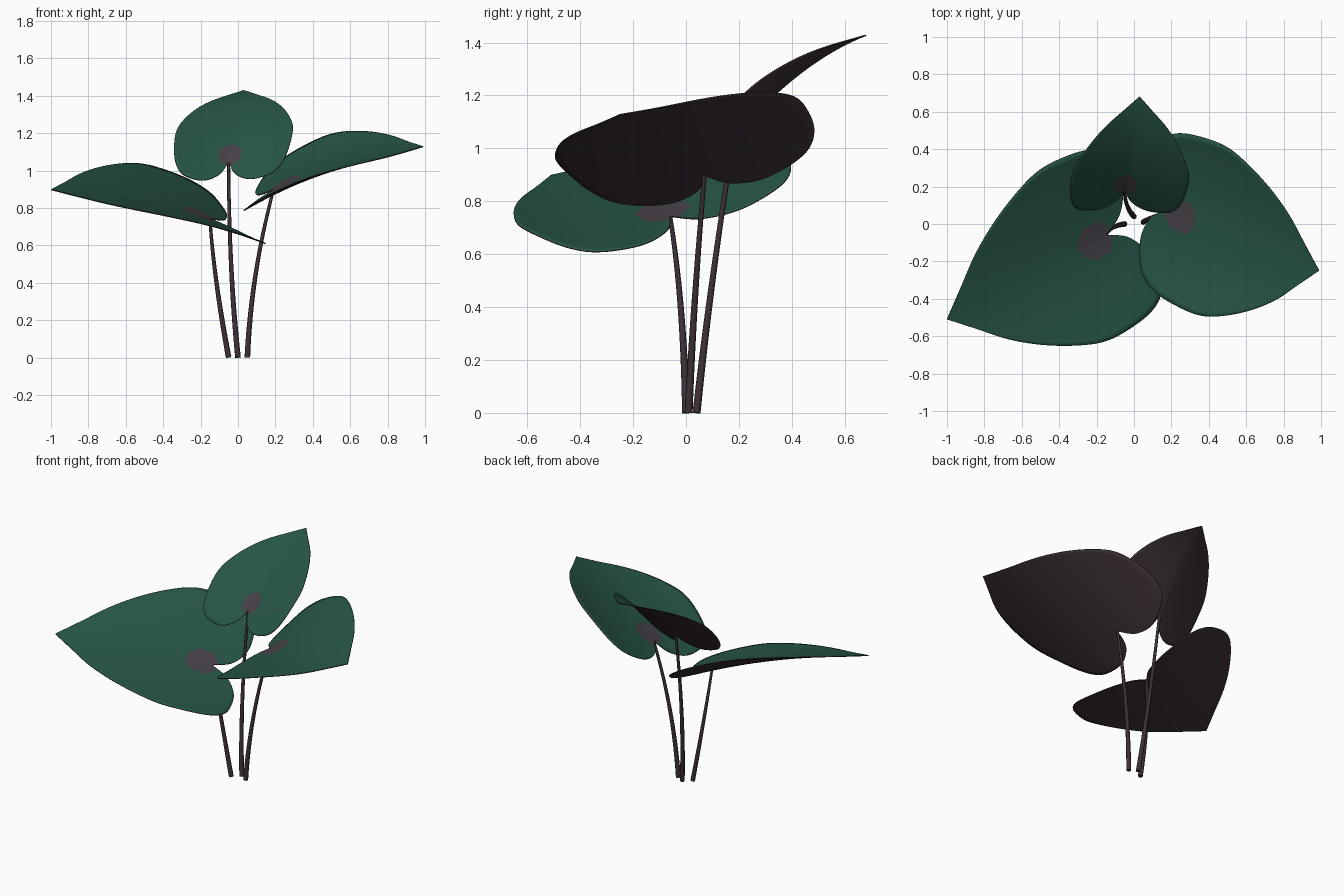
import bpy, bmesh
from mathutils import Vector

cube = bpy.data.objects.get("Cube")
if cube:
    bpy.data.objects.remove(cube, do_unlink=True)


def material(name, color):
    mat = bpy.data.materials.new(name)
    mat.use_nodes = True
    mat.diffuse_color = (*color, 1)
    mat.node_tree.nodes["Principled BSDF"].inputs["Base Color"].default_value = (*color, 1)
    return mat


green = material("leaf_green", (0.02, 0.09, 0.062))
mauve = material("leaf_heart_mauve", (0.062, 0.053, 0.066))
plum = material("plum_underside", (0.046, 0.03, 0.038))

# Half of a heart outline: (along the midrib, out from the midrib)
HEART = [(0, 0), (-.1, .12), (-.155, .33), (-.16, .55), (-.125, .8), (-.03, .94), (.12, 1),
         (.28, 1), (.43, .9), (.6, .72), (.75, .5), (.88, .24), (1, 0)]
STEPS, ROWS = 5, 18


def smooth_outline(points, steps):
    pts = [Vector(p) for p in points]
    out = []
    for i in range(len(pts) - 1):
        b, c = pts[i], pts[i + 1]
        a = pts[i - 1] if i else b
        d = pts[i + 2] if i + 2 < len(pts) else c
        for k in range(steps):
            t = k / steps
            out.append(b + (c - a) * t / 2 + (a * 2 - b * 5 + c * 4 - d) * t**2 / 2
                       + (b * 3 - a - c * 3 + d) * t**3 / 2)
    return out + [pts[-1]]


def make_leaf(name, base, tip, left, right, tilt, cup, arch):
    """Heart leaf: tilt raises the left half, cup lifts both sides, arch bows the midrib."""
    base, along = Vector(base), Vector(tip) - Vector(base)
    outline = smooth_outline(HEART, STEPS)
    last = len(outline) - 1
    bm = bmesh.new()
    flat = {}

    def place(u, v, side):
        x, y = left if side > 0 else right
        z = tilt * v * side + cup * v * v + arch * u * (1 - u)
        vert = bm.verts.new(base + along * u + Vector((x * v, y * v, z)))
        flat[vert] = (u, v)
        return vert

    for side in (1, -1):
        grid = []
        for i, edge in enumerate(outline):
            root = Vector(((i / last) ** 1.3, 0))
            grid.append([place(*root.lerp(edge, j / ROWS), side) for j in range(ROWS + 1)])
        for i in range(last):
            for j in range(ROWS):
                quad = [grid[i][j], grid[i + 1][j], grid[i + 1][j + 1], grid[i][j + 1]]
                face = bm.faces.new(quad)
                u = sum(flat[q][0] for q in quad) / 4
                v = sum(flat[q][1] for q in quad) / 4
                # mauve blotch where the stalk joins
                face.material_index = int(((u - .07) / .1) ** 2 + (v / .19) ** 2 < 1)
                face.smooth = True
    bmesh.ops.remove_doubles(bm, verts=bm.verts, dist=0.0004)
    bm.normal_update()
    bmesh.ops.reverse_faces(bm, faces=[f for f in bm.faces if f.normal.z < 0])
    mesh = bpy.data.meshes.new(name)
    bm.to_mesh(mesh)
    bm.free()
    for mat in (green, mauve, plum, plum):
        mesh.materials.append(mat)
    leaf = bpy.data.objects.new(name, mesh)
    bpy.context.collection.objects.link(leaf)
    # thin blade with a plum underside and rim
    solid = leaf.modifiers.new("blade_thickness", 'SOLIDIFY')
    solid.thickness = 0.005
    solid.offset = -1
    solid.material_offset = 2
    solid.material_offset_rim = 2


def make_stalk(name, points):
    curve = bpy.data.curves.new(name, 'CURVE')
    curve.dimensions = '3D'
    curve.bevel_depth = 0.015
    curve.bevel_resolution = 2
    curve.use_fill_caps = True
    start, bend, end = (Vector(p) for p in points)
    control = bend * 2 - (start + end) / 2
    spline = curve.splines.new('POLY')
    count = 16
    spline.points.add(count)
    for i, point in enumerate(spline.points):
        t = i / count
        point.co = (*(start * (1 - t)**2 + control * 2 * t * (1 - t) + end * t * t), 1)
        point.radius = 1 - .45 * t
    spline.use_smooth = True
    curve.materials.append(plum)
    stalk = bpy.data.objects.new(name, curve)
    bpy.context.collection.objects.link(stalk)
    bpy.ops.object.select_all(action='DESELECT')
    stalk.select_set(True)
    bpy.context.view_layer.objects.active = stalk
    bpy.ops.object.convert(target='MESH')


# Leaf blades
make_leaf("right_leaf", (-.15, -.06, .745), (-1, -.51, .9), (.24, -.44), (-.12, .47),
          -.165, .057, .13)
make_leaf("left_leaf", (.19, .07, .9), (.99, -.25, 1.13), (.08, .43), (-.06, -.47),
          .12, .075, .18)
make_leaf("back_leaf", (-.05, .18, 1.045), (.03, .68, 1.43), (-.3, -.05), (.32, -.07),
          -.01, .035, .19)

# Stalks
make_stalk("right_stalk", [(-.05, 0, 0), (-.115, -.02, .4), (-.15, -.06, .742)])
make_stalk("left_stalk", [(.05, .01, 0), (.095, .035, .45), (.19, .07, .897)])
make_stalk("back_stalk", [(0, .04, 0), (-.037, .1, .5), (-.05, .18, 1.042)])
